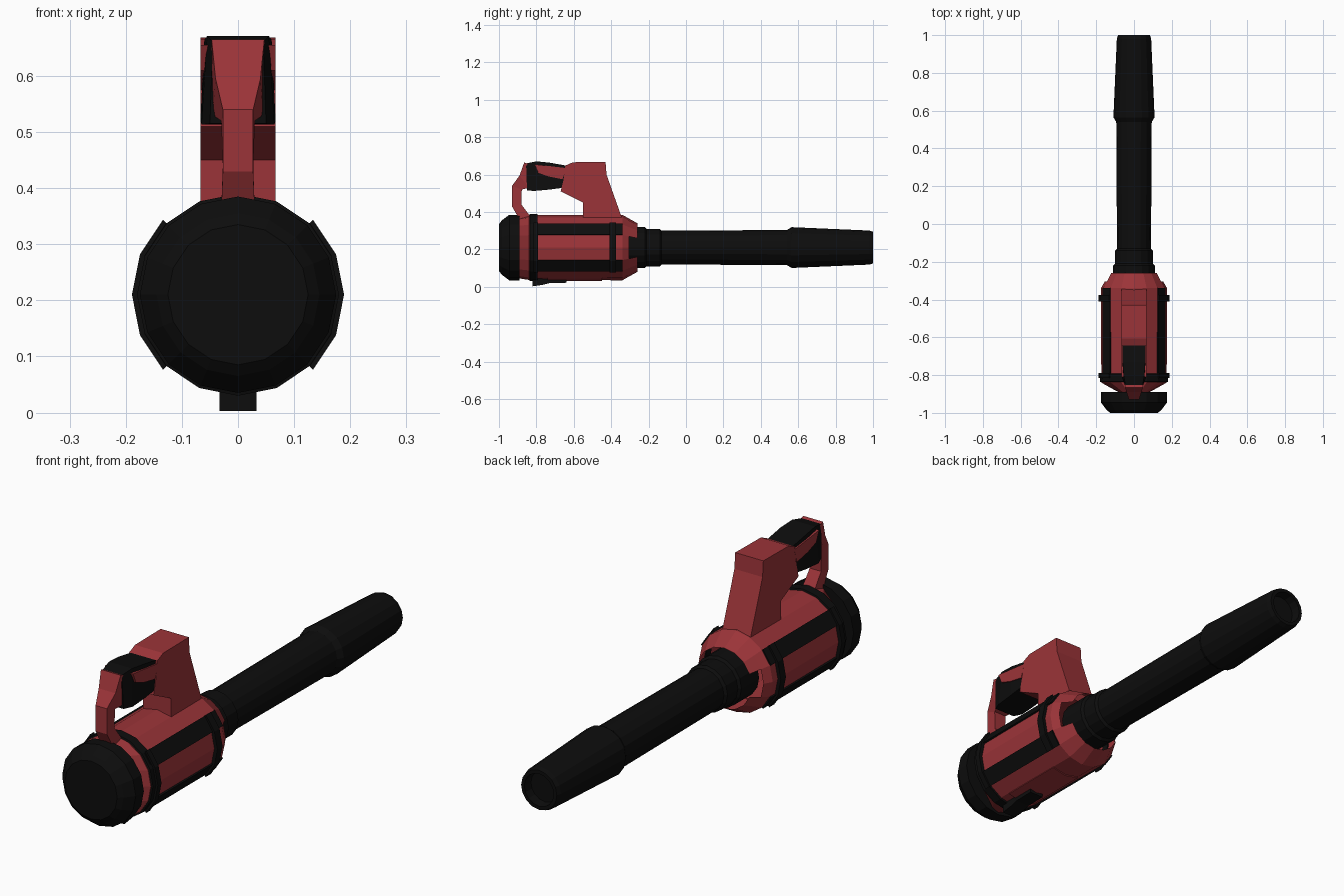
import bpy, bmesh
from math import cos, sin, tau

if "Cube" in bpy.data.objects:
    bpy.data.objects.remove(bpy.data.objects["Cube"])

CZ, N = 0.21, 16          # body axis height, number of sides


def material(name, rgb):
    m = bpy.data.materials.new(name)
    m.diffuse_color = (*rgb, 1)
    m.use_nodes = True
    m.node_tree.nodes["Principled BSDF"].inputs["Base Color"].default_value = m.diffuse_color
    return m


RED = material("red_plastic", (0.33, 0.034, 0.04))
BLACK = material("black_plastic", (0.004, 0.004, 0.004))


def finish(name, bm, mat):
    bmesh.ops.recalc_face_normals(bm, faces=bm.faces)
    me = bpy.data.meshes.new(name)
    bm.to_mesh(me)
    bm.free()
    me.materials.append(mat)
    ob = bpy.data.objects.new(name, me)
    bpy.context.collection.objects.link(ob)
    return ob


def polar(i, y, r, sx=1.0):
    a = tau * i / N
    return (r * cos(a) * sx, y, CZ + r * sin(a))


def lathe(name, mat, profile, caps=(True, True), skip=lambda ring, i: False):
    """Revolve (y, radius[, x scale]) points around the body axis."""
    bm = bmesh.new()
    rings = [[bm.verts.new(polar(i, *p)) for i in range(N)] for p in profile]
    for k, (a, b) in enumerate(zip(rings, rings[1:])):
        for i in range(N):
            if not skip(k, i):
                j = (i + 1) % N
                bm.faces.new((a[i], a[j], b[j], b[i]))
    for ring, wanted in ((rings[0], caps[0]), (rings[-1], caps[1])):
        if wanted:
            bm.faces.new(ring)
    return finish(name, bm, mat)


def loft(name, mat, sections):
    """Join a row of closed cross-sections with end caps."""
    bm = bmesh.new()
    rows = [[bm.verts.new(p) for p in s] for s in sections]
    n = len(rows[0])
    for a, b in zip(rows, rows[1:]):
        for i in range(n):
            j = (i + 1) % n
            bm.faces.new((a[i], a[j], b[j], b[i]))
    bm.faces.new(rows[0])
    bm.faces.new(rows[-1])
    return finish(name, bm, mat)


def slab(name, mat, outline, w):
    """Side outline of (y, z) points extruded across x."""
    return loft(name, mat, [[(x, y, z) for y, z in outline] for x in (-w, w)])


def bar(name, mat, rows):
    """Rows of outer (y, z), inner (y, z), outer and inner half widths."""
    return loft(name, mat, [[(-a, oy, oz), (a, oy, oz), (b, iy, iz), (-b, iy, iz)]
                            for oy, oz, iy, iz, a, b in rows])


def arc(name, mat, i0, i1, y0, y1, r):
    """Raised panel following the body sides i0..i1."""
    return loft(name, mat, [[polar(i, y0, 0.17), polar(i, y0, r),
                             polar(i, y1, r), polar(i, y1, 0.17)]
                            for i in range(i0, i1 + 1)])


# Motor housing: open at the front, with a notch on both sides of the nose
lathe("motor_housing", RED,
      [(-0.89, 0.165, 0.5), (-0.84, 0.173), (-0.34, 0.175), (-0.305, 0.155), (-0.26, 0.13)],
      caps=(True, False), skip=lambda k, i: k == 3 and i in (15, 0, 7, 8))
lathe("rear_cap", BLACK, [(-1.0, 0.125), (-0.985, 0.145), (-0.945, 0.175), (-0.89, 0.175)])

# Blower tube, flared nozzle and recessed outlet
lathe("blower_tube", BLACK,
      [(-0.34, 0.11), (-0.22, 0.11), (-0.21, 0.1), (-0.14, 0.1), (-0.13, 0.09),
       (0.54, 0.094), (0.565, 0.109), (0.98, 0.091), (1.0, 0.085), (1.0, 0.07), (0.96, 0.066)])

# Black frame around the housing
lathe("rear_band", BLACK, [(-0.84, 0.165), (-0.835, 0.18), (-0.795, 0.18), (-0.79, 0.165)])
for side, start in (("right", 0), ("left", 8)):
    arc(side + "_strip_a", BLACK, start + 1, start + 2, -0.82, -0.34, 0.181)
    arc(side + "_strip_b", BLACK, start - 2, start - 1, -0.82, -0.34, 0.181)
    arc(side + "_front_brace", BLACK, start - 2, start + 2, -0.41, -0.375, 0.189)
    arc(side + "_rear_brace", BLACK, start - 2, start + 2, -0.815, -0.79, 0.189)

# Underside foot and intake panel
slab("foot", BLACK, [(-0.82, 0.06), (-0.82, 0.003), (-0.77, 0.01), (-0.73, 0.02),
                     (-0.64, 0.022), (-0.64, 0.06)], 0.033)
arc("intake_panel", RED, 11, 13, -0.74, -0.45, 0.179)

# Handle: front post, grip and slim rear strut
slab("handle_front_post", RED,
     [(-0.645, 0.648), (-0.605, 0.666), (-0.43, 0.668), (-0.425, 0.6), (-0.345, 0.375),
      (-0.345, 0.34), (-0.55, 0.34), (-0.55, 0.45), (-0.67, 0.51), (-0.655, 0.57)], 0.067)
bar("handle_grip", BLACK,
    [(-0.855, 0.66, -0.85, 0.515, 0.045, 0.05),
     (-0.80, 0.671, -0.81, 0.513, 0.055, 0.065),
     (-0.73, 0.664, -0.73, 0.52, 0.06, 0.067),
     (-0.64, 0.648, -0.655, 0.53, 0.06, 0.066)])
slab("grip_side_panels", RED,
     [(-0.81, 0.655), (-0.64, 0.635), (-0.66, 0.575), (-0.735, 0.59), (-0.79, 0.61)], 0.0672)
bar("handle_rear_strut", RED,
    [(-0.89, 0.36, -0.82, 0.36, 0.03, 0.03),
     (-0.93, 0.43, -0.88, 0.44, 0.027, 0.027),
     (-0.93, 0.54, -0.878, 0.52, 0.027, 0.03),
     (-0.89, 0.595, -0.84, 0.53, 0.04, 0.045),
     (-0.865, 0.665, -0.82, 0.65, 0.047, 0.047)])
